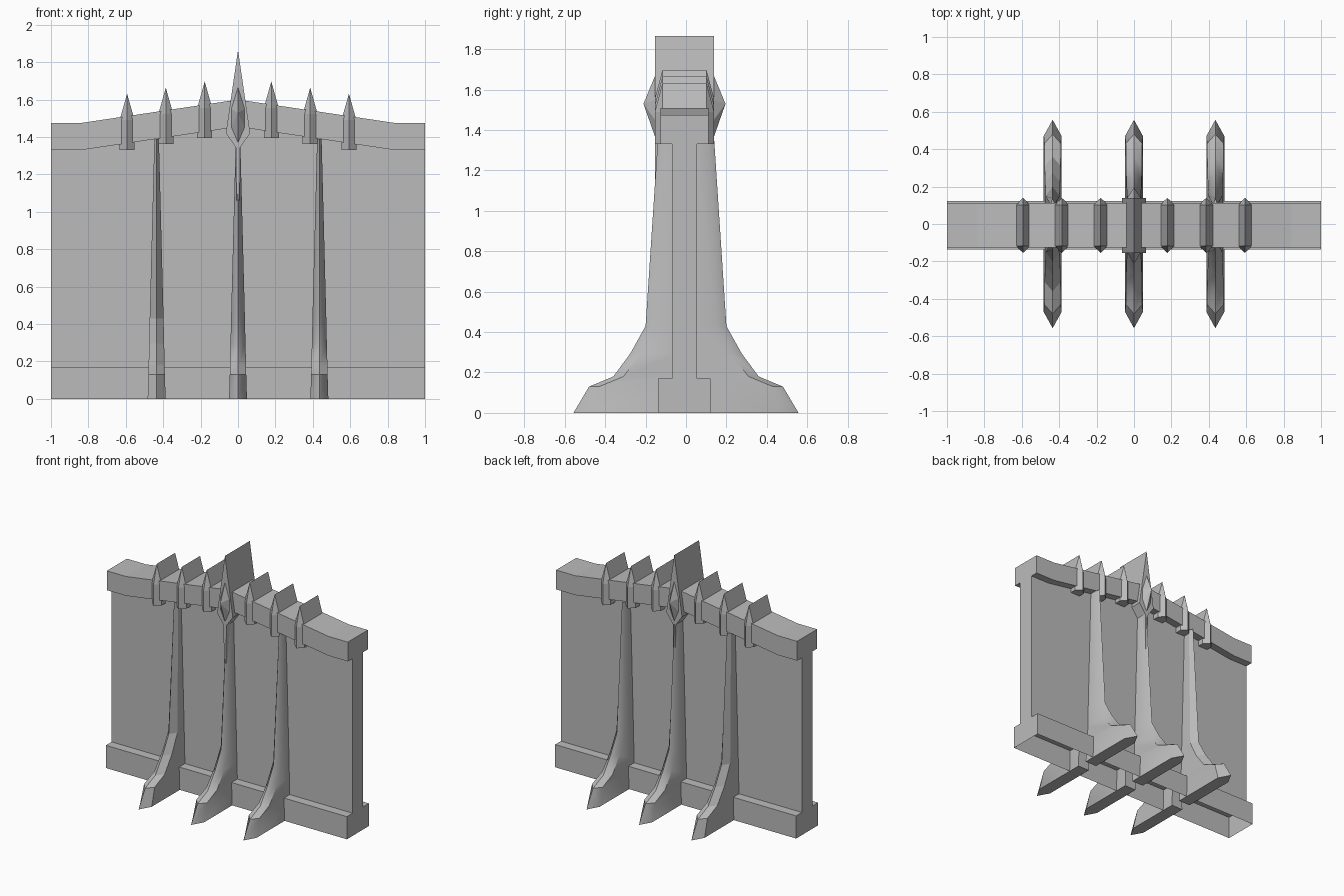
import bpy, bmesh

if "Cube" in bpy.data.objects:
    bpy.data.objects.remove(bpy.data.objects["Cube"])

stone = bpy.data.materials.new("grey_stone")
stone.diffuse_color = (0.5, 0.5, 0.5, 1)
stone.use_nodes = True
stone.node_tree.nodes["Principled BSDF"].inputs["Base Color"].default_value = stone.diffuse_color
YC = -0.0075  # wall centre line in depth


def make(name, verts, faces, smooth=False):
    me = bpy.data.meshes.new(name)
    me.from_pydata(verts, [], faces)
    bm = bmesh.new()
    bm.from_mesh(me)
    bmesh.ops.recalc_face_normals(bm, faces=bm.faces)
    bm.to_mesh(me)
    bm.free()
    me.materials.append(stone)
    ob = bpy.data.objects.new(name, me)
    bpy.context.collection.objects.link(ob)
    if smooth:
        bpy.ops.object.select_all(action='DESELECT')
        ob.select_set(True)
        bpy.context.view_layer.objects.active = ob
        bpy.ops.object.shade_smooth_by_angle(angle=0.7)
    return ob


def loft(name, rings, smooth=False, bottom=True):
    """Skin a list of equal-length rings and cap the ends."""
    n = len(rings[0])
    verts = [p for r in rings for p in r]
    faces = [(i * n + j, i * n + (j + 1) % n, (i + 1) * n + (j + 1) % n, (i + 1) * n + j)
             for i in range(len(rings) - 1) for j in range(n)]
    if bottom:
        faces.append(tuple(range(n)))
    faces.append(tuple((len(rings) - 1) * n + j for j in range(n)))
    return make(name, verts, faces, smooth)


def prism(name, outline, half_depth):
    """Extrude an x-z outline through the depth of the wall."""
    return loft(name, [[(x, YC + s * half_depth, z) for x, z in outline] for s in (-1, 1)])


# Plinth, open underneath
loft("plinth", [[(x, YC + y, z) for x, y in ((-1, -.13), (1, -.13), (1, .13), (-1, .13))]
                for z in (0, .17)], bottom=False)

# Wall panel and arched coping
arch = [(-1, 0), (-.84, 0), (0, .125), (.84, 0), (1, 0)]
prism("wall_panel", [(-1, .17), (1, .17)] + [(x, 1.34 + z) for x, z in reversed(arch)], .062)
prism("coping", [(x, 1.33 + z) for x, z in arch] + [(x, 1.475 + z) for x, z in reversed(arch)], .119)

# Flared buttress fins: height, ridge depth, shoulder depth, half width
FIN = [(0, .557, .47, .048), (.13, .48, .43, .044), (.18, .36, .31, .043),
       (.295, .275, .22, .040), (.43, .2, .15, .037), (1.39, .137, .105, .012)]
for x in (-.435, 0, .435):
    for s, side in ((-1, "front"), (1, "back")):
        rings = [[(x - w, s * .04, z), (x - w, s * sh, z), (x, s * r, z),
                  (x + w, s * sh, z), (x + w, s * .04, z)] for z, r, sh, w in FIN]
        loft("fin_" + side, rings, smooth=x >= 0)

# Small crest spikes: hexagonal post with a ridge on top
for x, tip in ((.178, 1.697), (.386, 1.664), (.593, 1.632)):
    for sx in (-1, 1):
        cx = x * sx
        hexa = [(-.04, -.11), (0, -.147), (.04, -.11), (.04, .11), (0, .147), (-.04, .11)]
        verts = [(cx + a, YC + b, z) for z in (tip - .302, tip - .142) for a, b in hexa]
        verts += [(cx, YC - .109, tip), (cx, YC + .109, tip)]
        faces = [(i, (i + 1) % 6, 6 + (i + 1) % 6, 6 + i) for i in range(6)]
        faces += [tuple(range(6)), (6, 7, 12), (7, 8, 12), (8, 9, 13, 12),
                  (9, 10, 13), (10, 11, 13), (11, 6, 12, 13)]
        make("crest_spike", verts, faces)

# Tall central finial with a thin tail
half = [(.065, 1.42), (.012, 1.345), (.008, 1.06)]
prism("central_finial", [(0, 1.865)] + half + [(-x, z) for x, z in reversed(half)], .147)

# Faceted gem on each face of the finial
for s in (-1, 1):
    rim = [(0, 1.67), (.037, 1.55), (.037, 1.45), (0, 1.365), (-.037, 1.45), (-.037, 1.55)]
    verts = [(x, YC + s * .145, z) for x, z in rim] + [(0, YC + s * .203, 1.53)]
    make("gem", verts, [(i, (i + 1) % 6, 6) for i in range(6)] + [tuple(range(6))])
